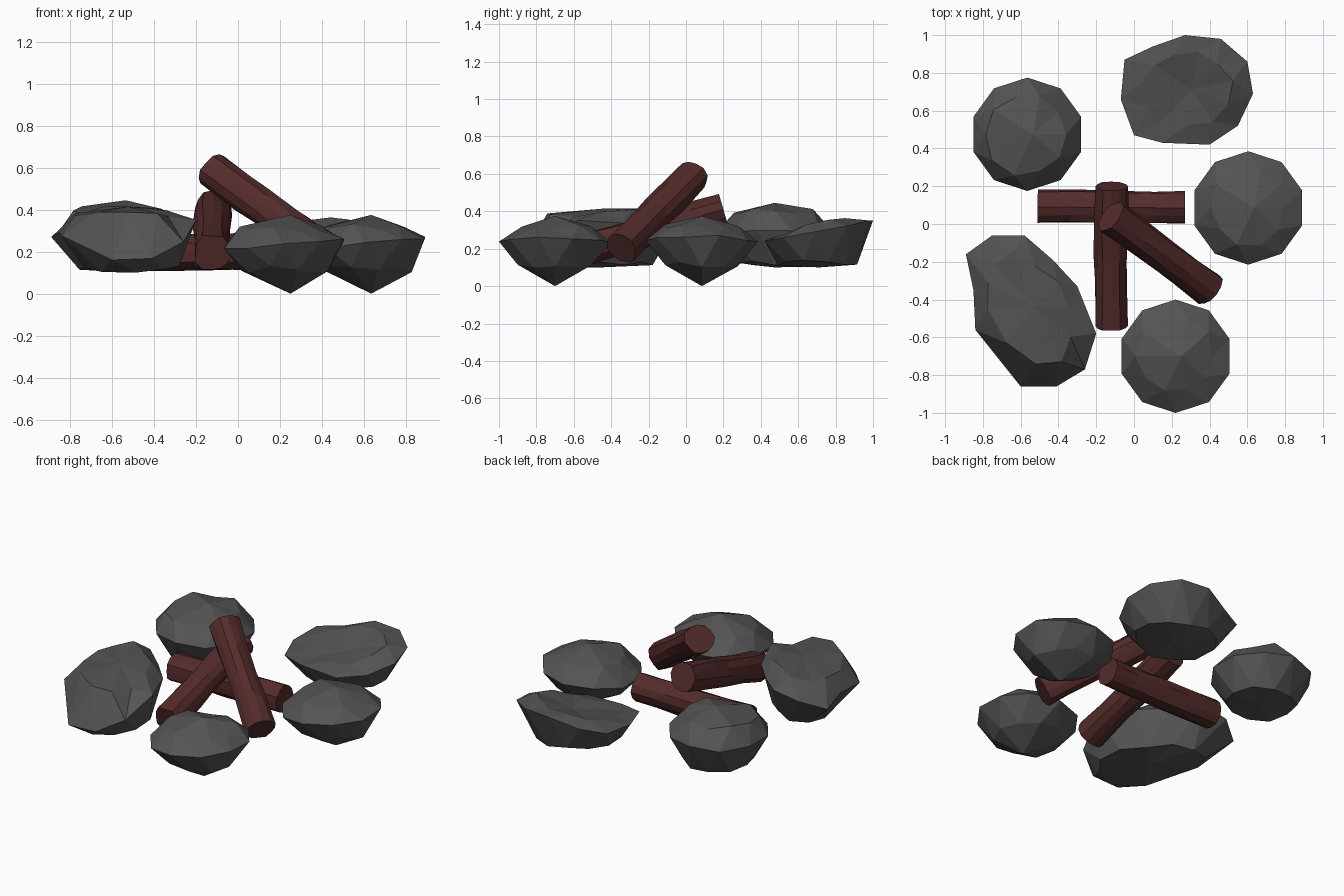
import bpy, bmesh, math, random
from mathutils import Vector

if "Cube" in bpy.data.objects:
    bpy.data.objects.remove(bpy.data.objects["Cube"])

random.seed(7)


def material(name, rgb):
    m = bpy.data.materials.new(name)
    m.diffuse_color = (*rgb, 1)
    m.use_nodes = True
    m.node_tree.nodes["Principled BSDF"].inputs["Base Color"].default_value = m.diffuse_color
    return m


STONE = material("dark grey stone", (0.088, 0.088, 0.088))
WOOD = material("dark red brown wood", (0.088, 0.024, 0.024))


def finish(bm, name, mat):
    bmesh.ops.recalc_face_normals(bm, faces=bm.faces)
    me = bpy.data.meshes.new(name)
    bm.to_mesh(me)
    bm.free()
    me.materials.append(mat)
    ob = bpy.data.objects.new(name, me)
    bpy.context.collection.objects.link(ob)


def zigzag(bm, a, b):
    """Join two rings, b turned half a step, with facets."""
    n = len(a)
    for i in range(n):
        j = (i + 1) % n
        bm.faces.new((a[i], a[j], b[i]))
        bm.faces.new((a[j], b[j], b[i]))


def round_outline(cx, cy, z, tilt):
    """Ten-sided rim, tilted along x."""
    pts = []
    for i in range(10):
        a = math.tau * (i + 0.5) / 10
        x, y = 0.30 * math.cos(a), 0.30 * math.sin(a)
        pts.append((cx + x, cy + y, z + tilt * x))
    return pts


def stone(name, outline, top, apex, low, bottom, up_scale=0.7, low_scale=0.75,
          lean=(0, 0), low_shift=(0, 0)):
    """Faceted stone: rim outline, upper ring and crown, lower ring and base."""
    n = len(outline)
    c = sum((Vector(p[:2]) for p in outline), Vector((0, 0))) / n
    pts = [Vector(p[:2]) - c for p in outline]
    mids = [(pts[i] + pts[(i + 1) % n]) / 2 for i in range(n)]
    bm = bmesh.new()

    def ring(scale, z, tilt, jit, shift=(0, 0)):
        out = []
        for p in mids:
            q = p * scale * (1 + random.uniform(-jit, jit)) + Vector(shift)
            h = z + tilt[0] * q.x + tilt[1] * q.y + random.uniform(-0.018, 0.018)
            out.append(bm.verts.new((c.x + q.x, c.y + q.y, max(h, bottom))))
        return out

    rim = [bm.verts.new((x, y, z + random.uniform(-0.012, 0.012))) for x, y, z in outline]
    up = ring(up_scale, top, lean, 0.08)
    down = ring(low_scale, low, (0, 0), 0.06, low_shift)
    zigzag(bm, rim, up)
    zigzag(bm, rim, down)
    for r, z, s in ((up, apex, (0, 0)), (down, bottom, low_shift)):
        tip = bm.verts.new((c.x + 0.03 + s[0], c.y + s[1], z))
        for i in range(n):
            bm.faces.new((r[i], r[(i + 1) % n], tip))
    finish(bm, name, STONE)


def log(name, start, end, radius=0.088, sides=12, rings=5):
    """Log with uneven bark ridges and flat cut ends."""
    start, end = Vector(start), Vector(end)
    rot = (end - start).to_track_quat('Z', 'Y')
    length = (end - start).length
    ridge = [random.uniform(-0.006, 0.006) for _ in range(sides)]
    bm = bmesh.new()
    loops = []
    for k in range(rings):
        loop = []
        for i in range(sides):
            a = math.tau * i / sides
            r = radius + ridge[i] + random.uniform(-0.007, 0.007)
            z = length * k / (rings - 1)
            if 0 < k < rings - 1:
                z += random.uniform(-0.06, 0.06)
            v = Vector((r * math.cos(a), r * math.sin(a), z))
            loop.append(bm.verts.new(start + rot @ v))
        loops.append(loop)
    for a, b in zip(loops, loops[1:]):
        for i in range(sides):
            j = (i + 1) % sides
            bm.faces.new((a[i], a[j], b[j], b[i]))
    bm.faces.new(loops[0])
    bm.faces.new(loops[-1])
    finish(bm, name, WOOD)


# Round stones
stone("back_left_stone", round_outline(-0.565, 0.475, 0.30, 0), 0.40, 0.445, 0.12, 0.1,
      up_scale=0.76, low_scale=0.72)
for part, x, y in (("right_stone", 0.605, 0.085), ("front_right_stone", 0.22, -0.70)):
    stone(part, round_outline(x, y, 0.24, 0.07), 0.315, 0.375, 0.115, 0.0,
          low_scale=0.74, lean=(0.03, 0))

# Wide slab stone, rising to the back right
stone("back_right_stone",
      [(-0.07, 0.66, 0.26), (-0.05, 0.87, 0.29), (0.1, 0.94, 0.31), (0.27, 1.0, 0.34),
       (0.46, 0.98, 0.35), (0.6, 0.86, 0.33), (0.63, 0.69, 0.29), (0.55, 0.52, 0.27),
       (0.4, 0.42, 0.24), (0.15, 0.43, 0.24), (0.0, 0.47, 0.25)],
      0.315, 0.29, 0.125, 0.1, up_scale=0.68, low_scale=0.74, lean=(0.07, 0.19))

# Long stone, dropping towards the front
stone("front_left_stone",
      [(-0.89, -0.16, 0.27), (-0.75, -0.06, 0.33), (-0.58, -0.06, 0.34),
       (-0.43, -0.19, 0.34), (-0.3, -0.33, 0.33), (-0.2, -0.58, 0.34),
       (-0.26, -0.77, 0.25), (-0.41, -0.86, 0.17), (-0.6, -0.86, 0.15),
       (-0.84, -0.56, 0.27), (-0.85, -0.35, 0.30)],
      0.39, 0.415, 0.115, 0.1, up_scale=0.72, low_scale=0.76,
      lean=(0.03, 0.06), low_shift=(0.03, -0.02))

# Stacked logs
log("bottom_log", (-0.51, 0.09, 0.195), (0.27, 0.085, 0.195))
log("middle_log", (-0.12, -0.54, 0.195), (-0.12, 0.2, 0.41), radius=0.09)
log("top_log", (-0.125, 0.04, 0.59), (0.40, -0.345, 0.2))
